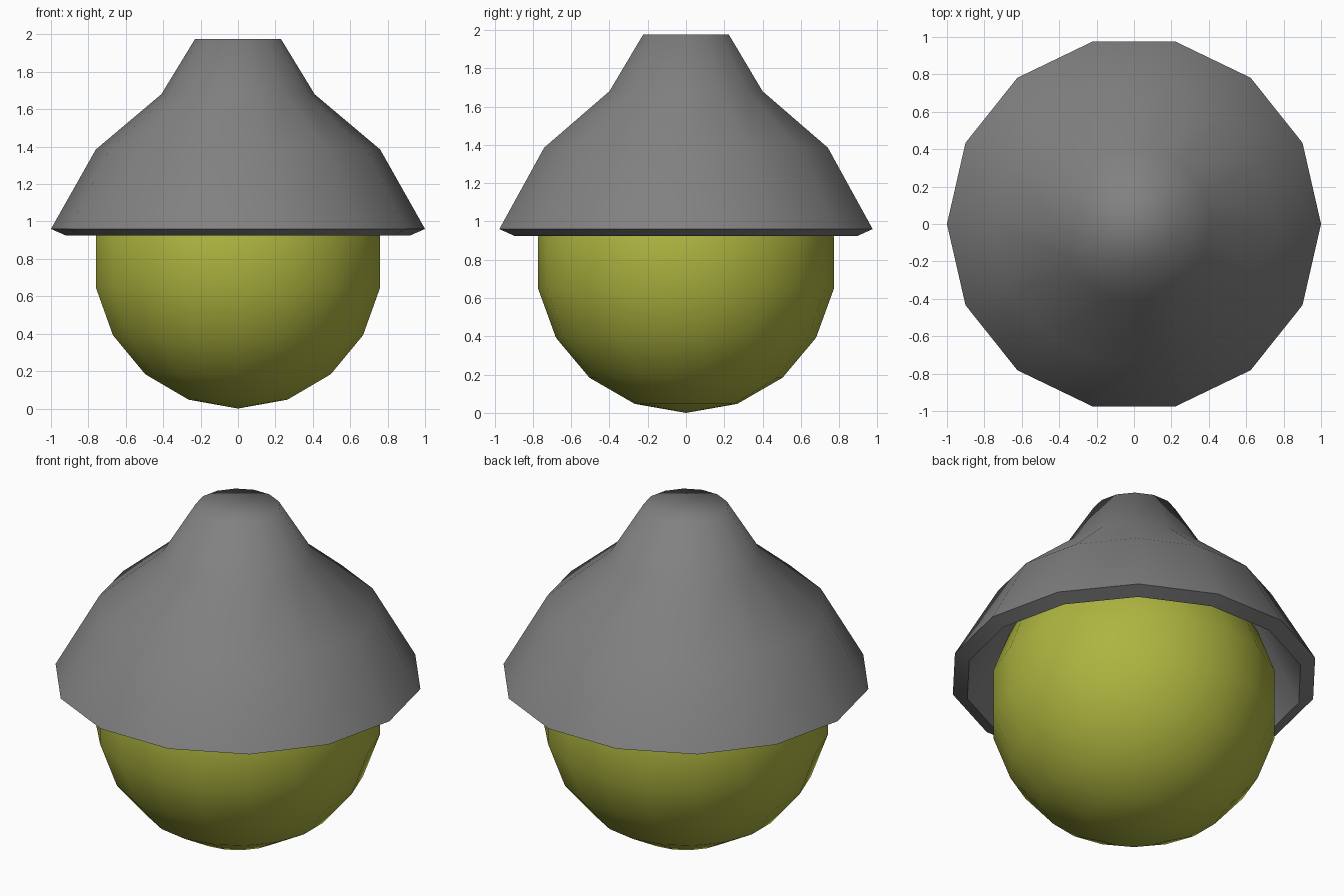
import bpy
import bmesh
from math import sin, cos, pi, radians

cube = bpy.data.objects.get("Cube")
if cube:
    bpy.data.objects.remove(cube, do_unlink=True)


def material(name, color):
    mat = bpy.data.materials.new(name)
    mat.use_nodes = True
    mat.diffuse_color = color
    mat.node_tree.nodes["Principled BSDF"].inputs["Base Color"].default_value = color
    return mat


def lathe(name, profile, sides, phase, mat, inward=False):
    """Spin an (r, z) profile around z; points with r = 0 become poles."""
    bm = bmesh.new()
    rings = []
    for r, z in profile:
        if r < 0.001:
            rings.append([bm.verts.new((0, 0, z))] * sides)
        else:
            angles = [phase + 2 * pi * i / sides for i in range(sides)]
            rings.append([bm.verts.new((r * cos(a), r * sin(a), z)) for a in angles])
    for low, high in zip(rings, rings[1:]):
        for i in range(sides):
            j = (i + 1) % sides
            corners = dict.fromkeys((low[i], low[j], high[j], high[i]))
            bm.faces.new(list(corners))
    # Close open ends with flat caps
    for ring, flip in ((rings[0], True), (rings[-1], False)):
        if len(set(ring)) > 1:
            bm.faces.new(ring[::-1] if flip else ring)
    bmesh.ops.recalc_face_normals(bm, faces=bm.faces)
    if inward:
        bmesh.ops.reverse_faces(bm, faces=bm.faces)
    mesh = bpy.data.meshes.new(name)
    bm.to_mesh(mesh)
    bm.free()
    mesh.materials.append(mat)
    obj = bpy.data.objects.new(name, mesh)
    bpy.context.collection.objects.link(obj)
    bpy.ops.object.select_all(action="DESELECT")
    obj.select_set(True)
    bpy.context.view_layer.objects.active = obj
    bpy.ops.object.shade_smooth_by_angle(angle=radians(65))
    return obj


grey = material("cap grey", (0.22, 0.22, 0.22, 1))
green = material("olive green", (0.42, 0.46, 0.05, 1))

# Round body: nine-ring sphere resting on the ground
R = 0.784
sphere = [(R * sin(pi * k / 9), R - R * cos(pi * k / 9)) for k in range(10)]
lathe("round_body", sphere, 18, pi / 2, green)

# Bell cap: inner shell from its crown down to the rim, then the outer shell up.
# The shell is wound inside out.
inner = [(0.215, 1.945), (0.39, 1.66), (0.71, 1.36), (0.92, 0.925)]
outer = [(1.0, 0.96), (0.76, 1.385), (0.41, 1.68), (0.23, 1.975)]
lathe("bell_cap", inner + outer, 14, 0, grey, inward=True)
